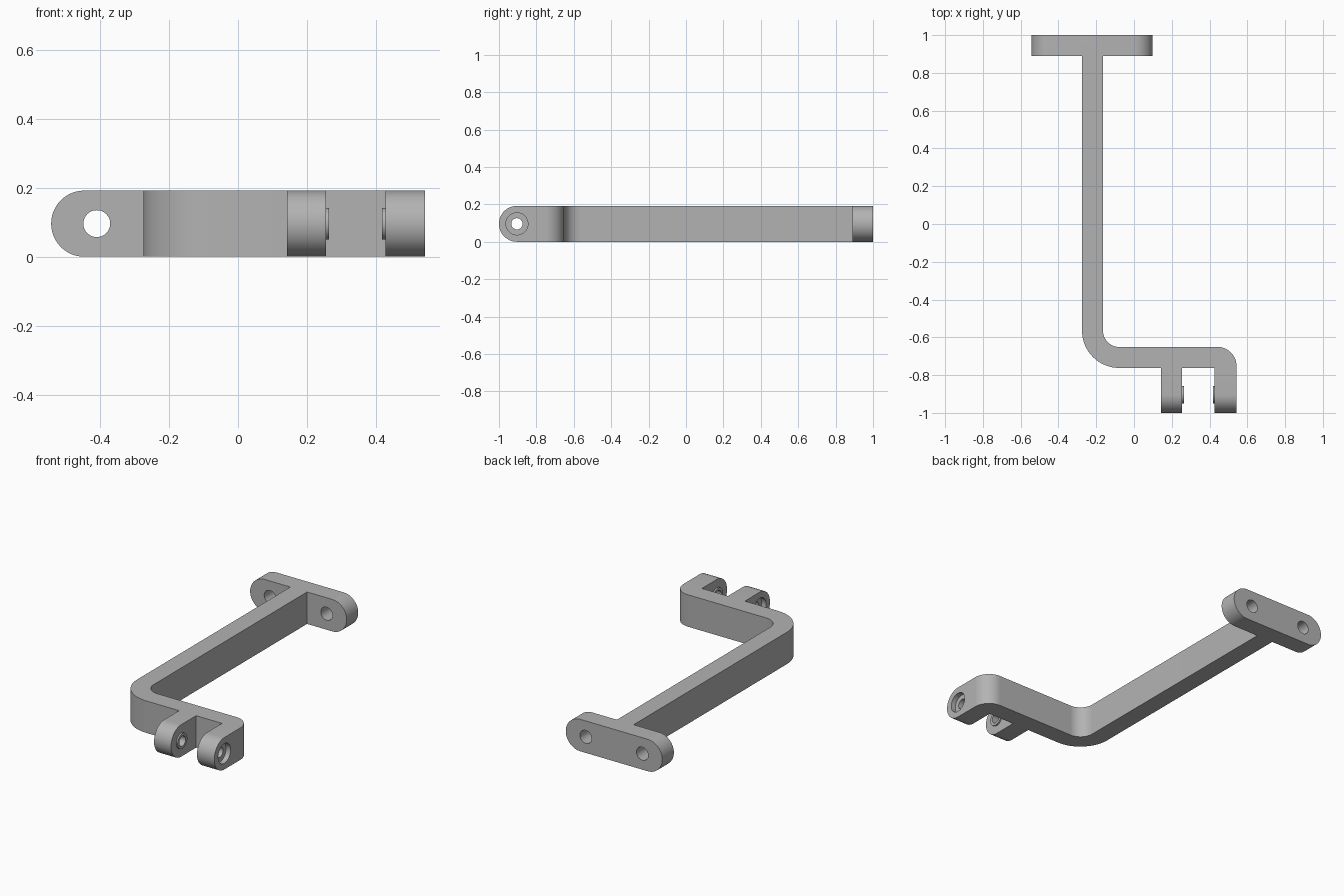
import bpy, bmesh, math
from mathutils import Vector

if "Cube" in bpy.data.objects:
    bpy.data.objects.remove(bpy.data.objects["Cube"])

H = 0.192          # bracket height
R = H / 2          # radius of the rounded ends

grey = bpy.data.materials.new("plain grey")
grey.diffuse_color = (0.45, 0.45, 0.45, 1)
grey.use_nodes = True
grey.node_tree.nodes["Principled BSDF"].inputs["Base Color"].default_value = grey.diffuse_color


def arc(cx, cy, r, a0, a1, n=24):
    return [(cx + r * math.cos(math.radians(a0 + (a1 - a0) * i / n)),
             cy + r * math.sin(math.radians(a0 + (a1 - a0) * i / n)))
            for i in range(n + 1)]


def prism(name, outline, axis, lo, hi):
    """Extrude a 2D outline along an axis from lo to hi."""
    place = {"x": lambda u, v, w: (w, u, v),
             "y": lambda u, v, w: (u, w, v),
             "z": lambda u, v, w: (u, v, w)}[axis]
    bm = bmesh.new()
    face = bm.faces.new([bm.verts.new(place(u, v, lo)) for u, v in outline])
    moved = bmesh.ops.extrude_face_region(bm, geom=[face])["geom"]
    shift = Vector(place(0, 0, hi - lo))
    bmesh.ops.translate(bm, vec=shift,
                        verts=[g for g in moved if isinstance(g, bmesh.types.BMVert)])
    bmesh.ops.recalc_face_normals(bm, faces=bm.faces)
    mesh = bpy.data.meshes.new(name)
    bm.to_mesh(mesh)
    bm.free()
    mesh.materials.append(grey)
    ob = bpy.data.objects.new(name, mesh)
    bpy.context.collection.objects.link(ob)
    return ob


def cylinder(name, u, v, r, axis, lo, hi):
    return prism(name, arc(u, v, r, 0, 360, 48)[:-1], axis, lo, hi)


def combine(target, tool, operation):
    bpy.context.view_layer.objects.active = target
    mod = target.modifiers.new(operation, "BOOLEAN")
    mod.operation, mod.solver, mod.object = operation, "EXACT", tool
    bpy.ops.object.modifier_apply(modifier=mod.name)
    bpy.data.objects.remove(tool, do_unlink=True)


# Bent arm: long bar, swept bend, short cross bar
outline = ([(-0.275, 0.94)]
           + arc(-0.078, -0.565, 0.197, 180, 270)
           + [(0.5425, -0.762)]
           + arc(0.4425, -0.751, 0.1, 0, 90)
           + arc(-0.078, -0.565, 0.086, 270, 180)
           + [(-0.164, 0.94)])
bracket = prism("bracket", outline, "z", 0, H)

# Mounting plate with rounded ends
plate = prism("mounting_plate",
              arc(-0.5425 + R, R, R, 90, 270) + arc(0.099 - R, R, R, -90, 90),
              "y", 0.89, 1.0)
combine(bracket, plate, "UNION")

# Clevis lugs with rounded fronts, and bosses on their facing sides
LY = -1 + R
for lo, hi in ((0.142, 0.255), (0.4275, 0.5425)):
    lug = prism("lug", arc(LY, R, R, 90, 270) + [(-0.755, 0), (-0.755, H)], "x", lo, hi)
    combine(bracket, lug, "UNION")
for lo, hi in ((0.235, 0.264), (0.4185, 0.445)):
    combine(bracket, cylinder("boss", LY, R, 0.046, "x", lo, hi), "UNION")

# Pin holes through the lugs, counterbored from the outer sides
for lo, hi, r in ((0.1, 0.3, 0.03), (0.38, 0.6, 0.03),
                  (0.1, 0.172, 0.059), (0.5125, 0.6, 0.059)):
    combine(bracket, cylinder("pin_hole", LY, R, r, "x", lo, hi), "DIFFERENCE")

# Screw holes through the plate
for x in (-0.41, -0.034):
    combine(bracket, cylinder("screw_hole", x, R, 0.039, "y", 0.85, 1.05), "DIFFERENCE")

bpy.ops.object.select_all(action="DESELECT")
bracket.select_set(True)
bpy.context.view_layer.objects.active = bracket
bpy.ops.object.shade_smooth_by_angle(angle=math.radians(30))
